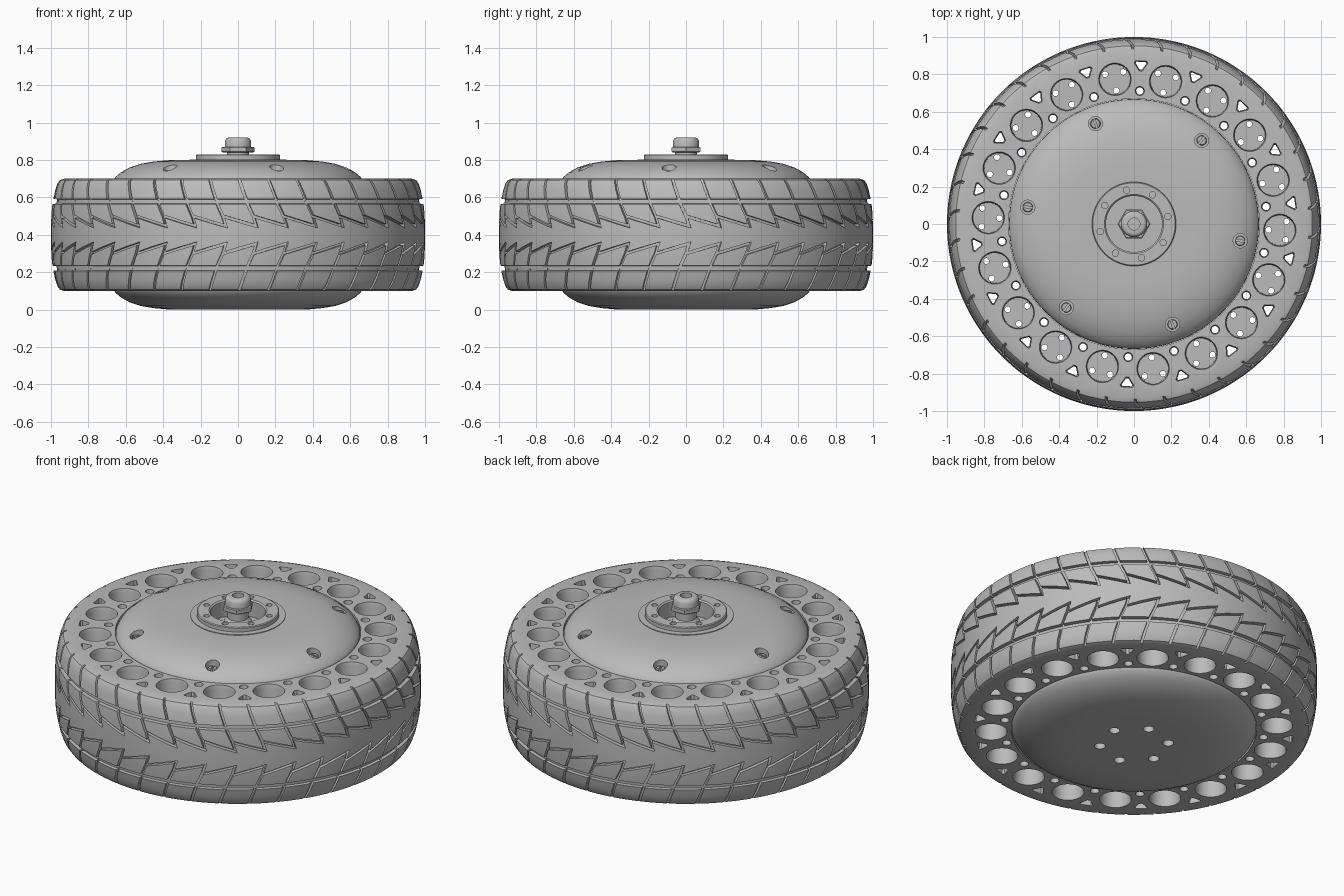
import bpy, bmesh
from math import sin, cos, pi, radians, hypot

cube = bpy.data.objects.get("Cube")
if cube:
    bpy.data.objects.remove(cube, do_unlink=True)

grey = bpy.data.materials.new("plain grey")
grey.use_nodes = True
COLOUR = (0.5, 0.5, 0.5, 1)
grey.diffuse_color = COLOUR
for node in grey.node_tree.nodes:
    if node.type == 'BSDF_PRINCIPLED':
        node.inputs["Base Color"].default_value = COLOUR
        node.inputs["Roughness"].default_value = 0.6

MID = 0.4       # mid height of the tyre and hub
TEETH = 38      # tread blocks round the tyre
HOLES = 18      # large side holes


def circle(n):
    return [(cos(2 * pi * i / n), sin(2 * pi * i / n)) for i in range(n)]


def skin(bm, rings, ring_closed=True, loop=False):
    """Bridge rows of points into a closed solid."""
    rows = [[bm.verts.new(p) for p in ring] for ring in rings]
    n = len(rows[0])
    pairs = list(zip(rows, rows[1:])) + ([(rows[-1], rows[0])] if loop else [])
    for a, b in pairs:
        for i in range(n):
            j = (i + 1) % n
            bm.faces.new((a[i], a[j], b[j], b[i]))
    if not loop:
        bm.faces.new(rows[0])
        bm.faces.new(rows[-1])


def loft(bm, outline, levels, dist=0, angle=0, loop=False):
    """Stack scaled copies of an outline at (z, scale), placed polar."""
    c, s = cos(angle), sin(angle)
    skin(bm, [[(c * (dist + x * k) - s * y * k, s * (dist + x * k) + c * y * k, z)
               for x, y in outline] for z, k in levels], loop=loop)


def ribbon(bm, pts, width, closed=False):
    """Sweep a groove cutter along (angle, z, depth radius) points."""
    rings, n = [], len(pts)
    for i, (a, z, r) in enumerate(pts):
        if closed:
            pa, pz, _ = pts[i - 1]
            na, nz, _ = pts[(i + 1) % n]
            pa -= 2 * pi if i == 0 else 0
            na += 2 * pi if i == n - 1 else 0
        else:
            pa, pz, _ = pts[max(i - 1, 0)]
            na, nz, _ = pts[min(i + 1, n - 1)]
        segs = [(u, v) for u, v in ((a - pa, z - pz), (na - a, nz - z)) if hypot(u, v) > 1e-6]
        norms = [(-v / hypot(u, v), u / hypot(u, v)) for u, v in segs]
        u = sum(q[0] for q in norms)
        v = sum(q[1] for q in norms)
        ln = hypot(u, v)
        u, v = u / ln, v / ln
        half = width / 2 / max(0.5, u * norms[0][0] + v * norms[0][1])
        ring = []
        for side, rad in ((-1, r), (1, r), (1, 1.05), (-1, 1.05)):
            t = a + side * half * u
            ring.append((rad * cos(t), rad * sin(t), z + side * half * v))
        rings.append(ring)
    skin(bm, rings, loop=closed)


def make(name, build):
    bm = bmesh.new()
    build(bm)
    bmesh.ops.recalc_face_normals(bm, faces=bm.faces)
    mesh = bpy.data.meshes.new(name)
    bm.to_mesh(mesh)
    bm.free()
    mesh.materials.append(grey)
    ob = bpy.data.objects.new(name, mesh)
    bpy.context.collection.objects.link(ob)
    return ob


def cut(ob, build):
    """Subtract a temporary cutter and bake the result."""
    cutter = make("cutter", build)
    cutter.hide_render = True
    mod = ob.modifiers.new("cut", 'BOOLEAN')
    mod.operation, mod.solver, mod.object = 'DIFFERENCE', 'EXACT', cutter
    bpy.context.view_layer.update()
    baked = bpy.data.meshes.new_from_object(ob.evaluated_get(bpy.context.evaluated_depsgraph_get()))
    ob.modifiers.clear()
    ob.data = baked
    bpy.data.objects.remove(cutter, do_unlink=True)


def mirrored(levels):
    """Upper half levels, reflected below the middle height."""
    return [(2 * MID - z, r) for z, r in reversed(levels)] + levels


def around(n, start):
    return [radians(start) + 2 * pi * i / n for i in range(n)]


# Tyre body: crowned ring with a groove near each shoulder
half = [(0.45, 1.0), (0.52, 0.997), (0.565, 0.992), (0.567, 0.97), (0.59, 0.968),
        (0.592, 0.987), (0.64, 0.977), (0.675, 0.965), (0.692, 0.953), (0.7, 0.93), (0.7, 0.67)]
tyre = make("tyre", lambda bm: loft(bm, circle(144), mirrored(half), loop=True))


def side_holes(bm):
    tri = [(0.022, -0.03), (0.022, 0.03), (0.012, 0.036), (-0.03, 0.008), (-0.03, -0.008), (0.012, -0.036)]
    for a in around(HOLES, -2.5):
        for s in (-1, 1):
            loft(bm, circle(32), [(MID + s * h, r) for h, r in ((0.02, 0.08), (0.28, 0.082), (0.32, 0.092))], 0.78, a)
    for a in around(HOLES, 7.5):
        taper = [(0.08, 1.1), (0.16, 0.8), (0.64, 0.8), (0.72, 1.1)]
        loft(bm, tri, taper, 0.85, a)
        loft(bm, circle(16), [(z, k * 0.024) for z, k in taper], 0.712, a)


def web_vents(bm):
    for a in around(HOLES, -2.5):
        for r, t in ((0.72, 0), (0.815, 0.06), (0.815, -0.06)):
            loft(bm, circle(10), [(0.35, 0.016), (0.45, 0.016)], r, a + t)


def zigzags(bm):
    step = 2 * pi / TEETH
    for s in (-1, 1):
        pts = []
        for a in around(TEETH, 0):
            pts += [(a, MID + s * 0.1, 0.975), (a + step * 0.55, MID + s * 0.073, 0.975),
                    (a + step * 1.1, MID + s * 0.047, 0.975)]
        ribbon(bm, pts, 0.014, True)


def slashes(bm):
    for s in (-1, 1):
        for a in around(TEETH, 0):
            ribbon(bm, [(a, MID + s * 0.1, 0.975), (a - 0.035, MID + s * 0.175, 0.97)], 0.014)
            ribbon(bm, [(a - 0.035, MID + s * 0.18, 0.967), (a - 0.06, MID + s * 0.25, 0.957),
                        (a - 0.08, MID + s * 0.31, 0.93)], 0.014)


for build in (side_holes, web_vents, zigzags, slashes):
    cut(tyre, build)

# Domed hub drum with axle recess, screw wells and underside holes
dome = [(0.66, 0.668), (0.69, 0.667), (0.71, 0.655), (0.735, 0.625), (0.76, 0.58), (0.78, 0.52),
        (0.792, 0.45), (0.799, 0.37), (0.8, 0.3)]
hub = make("hub_drum", lambda bm: loft(bm, circle(128), mirrored(dome)))


def hub_cuts(bm):
    loft(bm, circle(64), [(0.73, 0.15), (0.9, 0.15)])
    for a in around(6, 51):
        loft(bm, circle(24), [(0.72, 0.038), (0.9, 0.038)], 0.575, a)
    for a in around(6, 15):
        loft(bm, circle(20), [(-0.1, 0.03), (0.06, 0.03)], 0.187, a)


cut(hub, hub_cuts)

# Slotted screws sunk in the dome
screws = make("screws", lambda bm: [loft(bm, circle(20), [(0.71, 0.027), (0.74, 0.027), (0.745, 0.023)], 0.575, a)
                                    for a in around(6, 51)])
slot = [(-0.04, -0.005), (0.04, -0.005), (0.04, 0.005), (-0.04, 0.005)]
cut(screws, lambda bm: [loft(bm, slot, [(0.733, 1), (0.8, 1)], 0.575, a) for a in around(6, 51)])

# Axle flange: low step, raised bolt ring and drilled holes
flange = make("axle_flange", lambda bm: loft(bm, circle(96), [
    (0.79, 0.15), (0.79, 0.26), (0.804, 0.26), (0.804, 0.225), (0.826, 0.225),
    (0.83, 0.22), (0.83, 0.158), (0.822, 0.15)], loop=True))
cut(flange, lambda bm: [loft(bm, circle(16), [(0.805, 0.017), (0.9, 0.017)], 0.185, a)
                        for a in around(8, 12.5)])

# Axle fitting: sleeve, hex collar and rounded hex cap with a bore
make("axle_sleeve", lambda bm: loft(bm, circle(48), [(0.72, 0.075), (0.77, 0.075), (0.79, 0.058), (0.85, 0.058)]))
make("hex_collar", lambda bm: loft(bm, circle(6), [(0.841, 0.082), (0.845, 0.088), (0.866, 0.088), (0.87, 0.082)]))
cap = make("axle_cap", lambda bm: loft(bm, circle(48), [
    (0.86, 0.07), (0.9, 0.07), (0.912, 0.065), (0.918, 0.058), (0.92, 0.05)]))
cut(cap, lambda bm: loft(bm, circle(32), [(0.88, 0.032), (1, 0.032)]))

# Smooth shading with crisp edges
for ob in bpy.context.view_layer.objects:
    mesh_part = ob.type == 'MESH'
    ob.select_set(mesh_part)
    if mesh_part:
        bpy.context.view_layer.objects.active = ob
bpy.ops.object.shade_smooth_by_angle(angle=radians(30))
